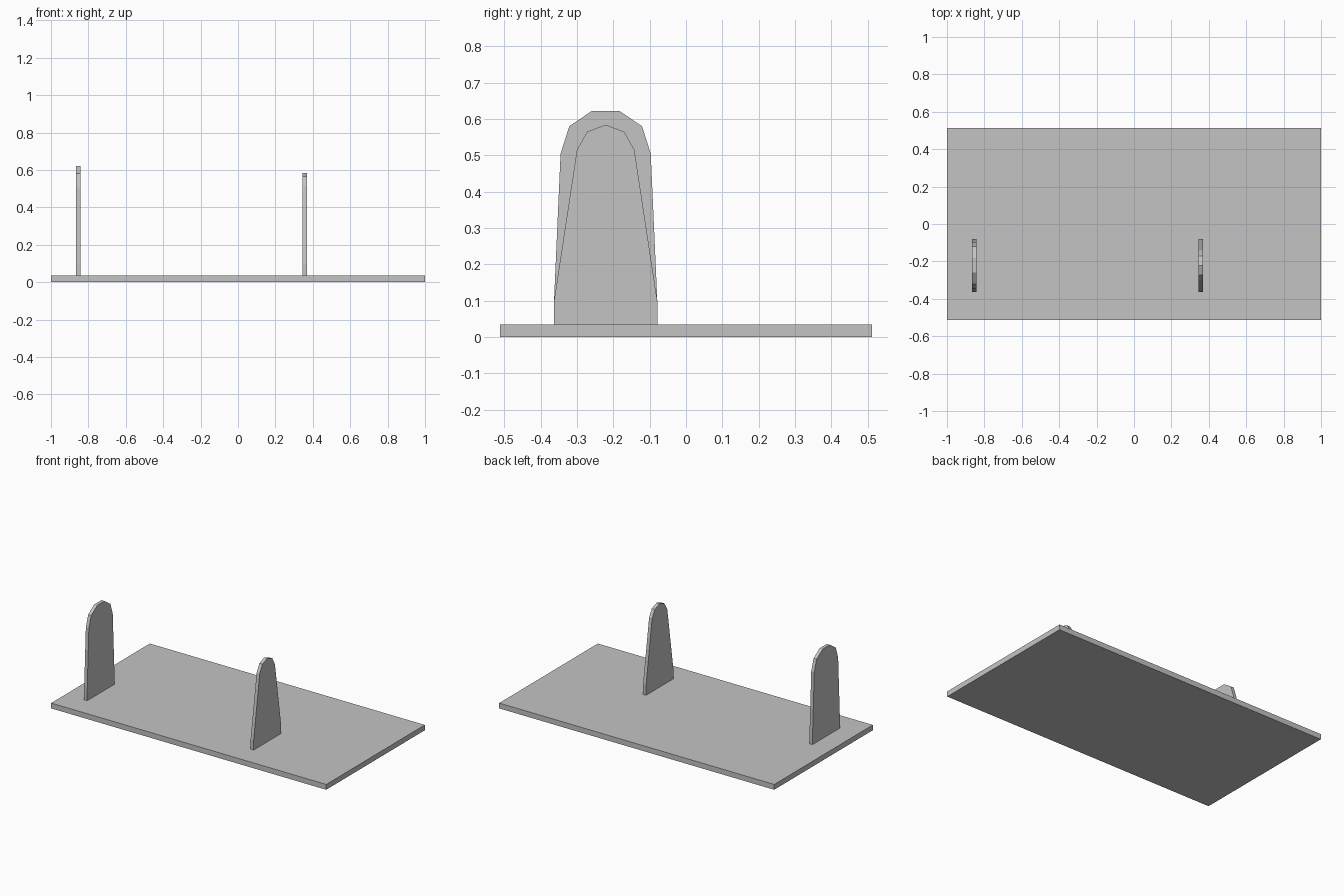
import bpy
import bmesh

cube = bpy.data.objects.get("Cube")
if cube:
    bpy.data.objects.remove(cube, do_unlink=True)

# Single grey material
grey = bpy.data.materials.new("light_grey")
grey.use_nodes = True
colour = (0.55, 0.55, 0.55, 1)
grey.diffuse_color = colour
grey.node_tree.nodes["Principled BSDF"].inputs["Base Color"].default_value = colour

BASE_TOP = 0.035
PLATE_Y = -0.221
THICKNESS = 0.022


def extrude_profile(name, points, offset):
    """Make a solid from a flat outline pushed along an offset vector."""
    bm = bmesh.new()
    face = bm.faces.new([bm.verts.new(p) for p in points])
    result = bmesh.ops.extrude_face_region(bm, geom=[face], use_keep_orig=True)
    moved = [g for g in result["geom"] if isinstance(g, bmesh.types.BMVert)]
    bmesh.ops.translate(bm, verts=moved, vec=offset)
    bmesh.ops.recalc_face_normals(bm, faces=bm.faces)
    mesh = bpy.data.meshes.new(name)
    bm.to_mesh(mesh)
    bm.free()
    mesh.materials.append(grey)
    obj = bpy.data.objects.new(name, mesh)
    bpy.context.collection.objects.link(obj)
    return obj


def upright_plate(name, x, half_profile):
    """Thin standing plate, mirrored from (half width, height) pairs."""
    front = [(-w, z) for w, z in half_profile]
    back = [(w, z) for w, z in reversed(half_profile) if w > 0]
    outline = [(x - THICKNESS / 2, PLATE_Y + y, z) for y, z in front + back]
    return extrude_profile(name, outline, (THICKNESS, 0, 0))


# Flat base board
board = [(-1, -0.512, 0), (1, -0.512, 0), (1, 0.512, 0), (-1, 0.512, 0)]
extrude_profile("base_board", board, (0, 0, BASE_TOP))

# Tall plate with a broad flat-topped arch
upright_plate("tall_plate", -0.854, [
    (0.142, BASE_TOP), (0.142, 0.1), (0.124, 0.505), (0.1, 0.58), (0.038, 0.622)])

# Short plate tapering to a narrow peak
upright_plate("short_plate", 0.357, [
    (0.142, BASE_TOP), (0.142, 0.1), (0.079, 0.515), (0.051, 0.565), (0, 0.584)])
